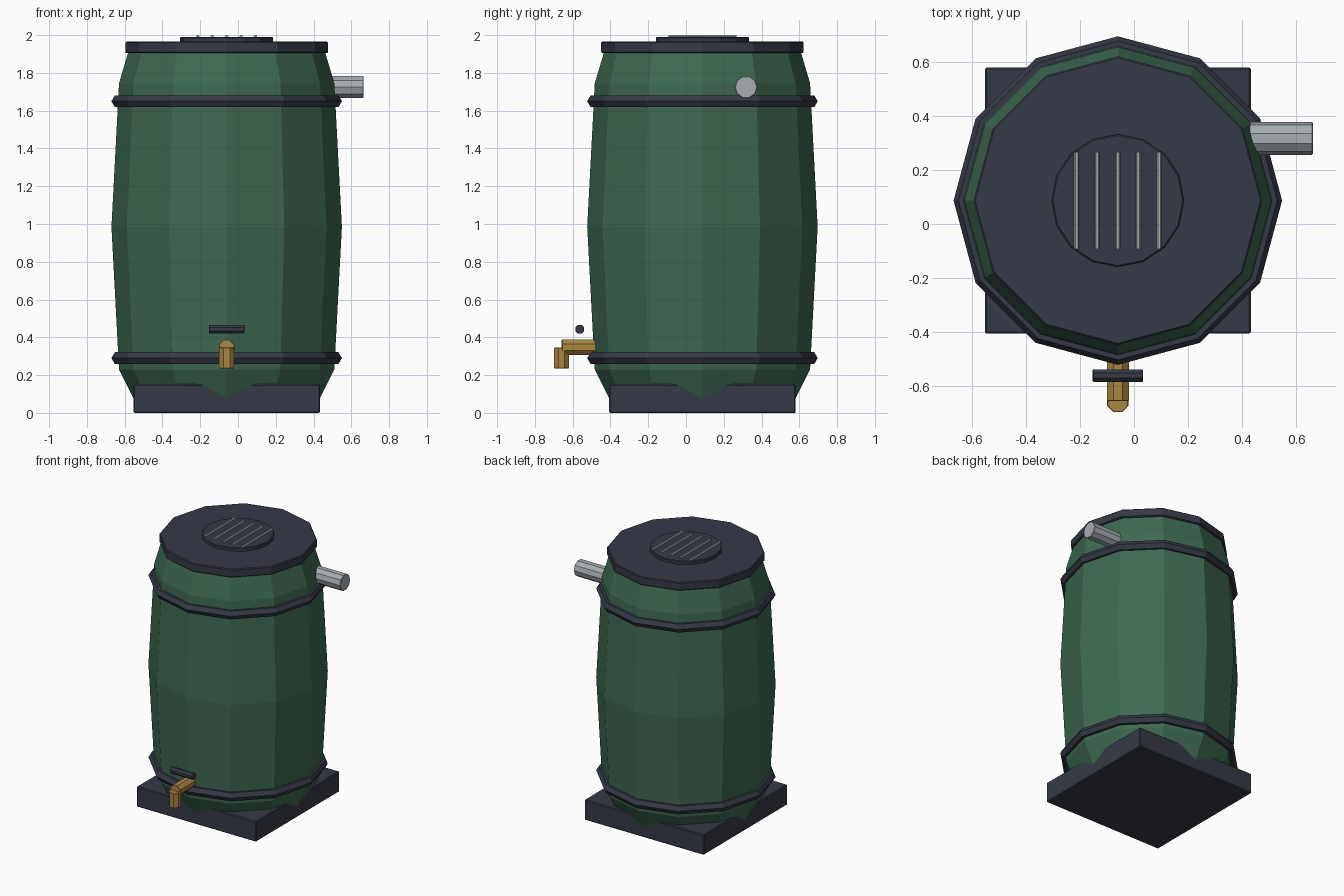
import bpy, math
from mathutils import Matrix, Vector

cube = bpy.data.objects.get("Cube")
if cube:
    bpy.data.objects.remove(cube, do_unlink=True)

CX, CY = -0.06, 0.087  # barrel axis


def material(name, rgb, rough=0.6):
    m = bpy.data.materials.new(name)
    m.use_nodes = True
    m.diffuse_color = (*rgb, 1)
    bsdf = m.node_tree.nodes["Principled BSDF"]
    bsdf.inputs["Base Color"].default_value = (*rgb, 1)
    bsdf.inputs["Roughness"].default_value = rough
    return m


green = material("barrel green", (0.047, 0.142, 0.083))
dark = material("dark slate plastic", (0.036, 0.042, 0.061))
brass = material("brass", (0.40, 0.24, 0.05))
grey = material("pipe grey", (0.38, 0.42, 0.44))


def finish(obj, name, mat, bevel=0):
    obj.name = obj.data.name = name
    obj.data.materials.clear()
    obj.data.materials.append(mat)
    if bevel:
        mod = obj.modifiers.new("edge bevel", 'BEVEL')
        mod.width, mod.segments = bevel, 1
        mod.limit_method, mod.angle_limit = 'ANGLE', math.radians(60)
    return obj


def lathe(name, profile, sides, mat, closed=False):
    """Spin (radius, height) points round the barrel axis."""
    verts, faces, n = [], [], len(profile)
    for s in range(sides):
        a = math.tau * s / sides
        verts += [(r * math.cos(a), r * math.sin(a), z) for r, z in profile]
    for s in range(sides):
        t = (s + 1) % sides
        for i in range(n if closed else n - 1):
            j = (i + 1) % n
            faces.append((s * n + i, t * n + i, t * n + j, s * n + j))
    if not closed:
        faces.append([s * n for s in reversed(range(sides))])
        faces.append([s * n + n - 1 for s in range(sides)])
    mesh = bpy.data.meshes.new(name)
    mesh.from_pydata(verts, [], faces)
    obj = bpy.data.objects.new(name, mesh)
    bpy.context.collection.objects.link(obj)
    obj.location = (CX, CY, 0)
    return finish(obj, name, mat)


def rod(name, start, end, radius, sides, mat, bevel=0):
    """Straight prism between two points, with a flat side along its length."""
    a, b = Vector(start), Vector(end)
    bpy.ops.mesh.primitive_cylinder_add(vertices=sides, radius=radius, depth=(b - a).length)
    obj = bpy.context.object
    obj.data.transform(Matrix.Rotation(math.pi / sides, 4, 'Z'))
    turn = (b - a).to_track_quat('Z', 'Y')
    obj.data.transform(turn.to_matrix().to_4x4())
    obj.location = (a + b) / 2
    return finish(obj, name, mat, bevel)


# Square plinth
bpy.ops.mesh.primitive_cube_add(size=1, location=(CX, CY, 0.076))
plinth = bpy.context.object
plinth.data.transform(Matrix.Diagonal((0.988, 0.988, 0.152, 1)))
finish(plinth, "plinth", dark, 0.006)

# Bulging barrel body
lathe("barrel_body", [(0.49, 0.07), (0.57, 0.23), (0.61, 0.985),
                      (0.57, 1.745), (0.518, 1.92)], 12, green)

# Hoops with a hexagonal section
for label, height in (("lower", 0.29), ("upper", 1.65)):
    section = [(0.574 + 0.036 * math.cos(k * math.pi / 3),
                height + 0.036 * math.sin(k * math.pi / 3)) for k in range(6)]
    lathe(label + "_hoop", section, 12, dark, closed=True)

# Lid and its raised grille
lathe("lid", [(0.53, 1.904), (0.536, 1.91), (0.536, 1.96), (0.53, 1.966)], 12, dark)
lathe("grille_disc", [(0.246, 1.96), (0.246, 1.986), (0.241, 1.991)], 16, dark)
for i in range(5):
    x = CX + (i - 2) * 0.0765
    rod(f"grille_bar_{i + 1}", (x, CY - 0.18, 1.992), (x, CY + 0.18, 1.992), 0.009, 6, grey)

# Inlet pipe on the left side
rod("inlet_pipe", (0.3, 0.318, 1.725), (0.665, 0.318, 1.725), 0.061, 10, grey, 0.004)

# Tap: spout, nozzle and handle
rod("tap_spout", (CX, -0.40, 0.347), (CX, -0.658, 0.347), 0.044, 8, brass, 0.003)
rod("tap_nozzle", (CX, -0.659, 0.235), (CX, -0.659, 0.346), 0.043, 8, brass, 0.003)
rod("tap_handle", (CX - 0.094, -0.563, 0.443), (CX + 0.094, -0.563, 0.443), 0.025, 8, dark, 0.003)
